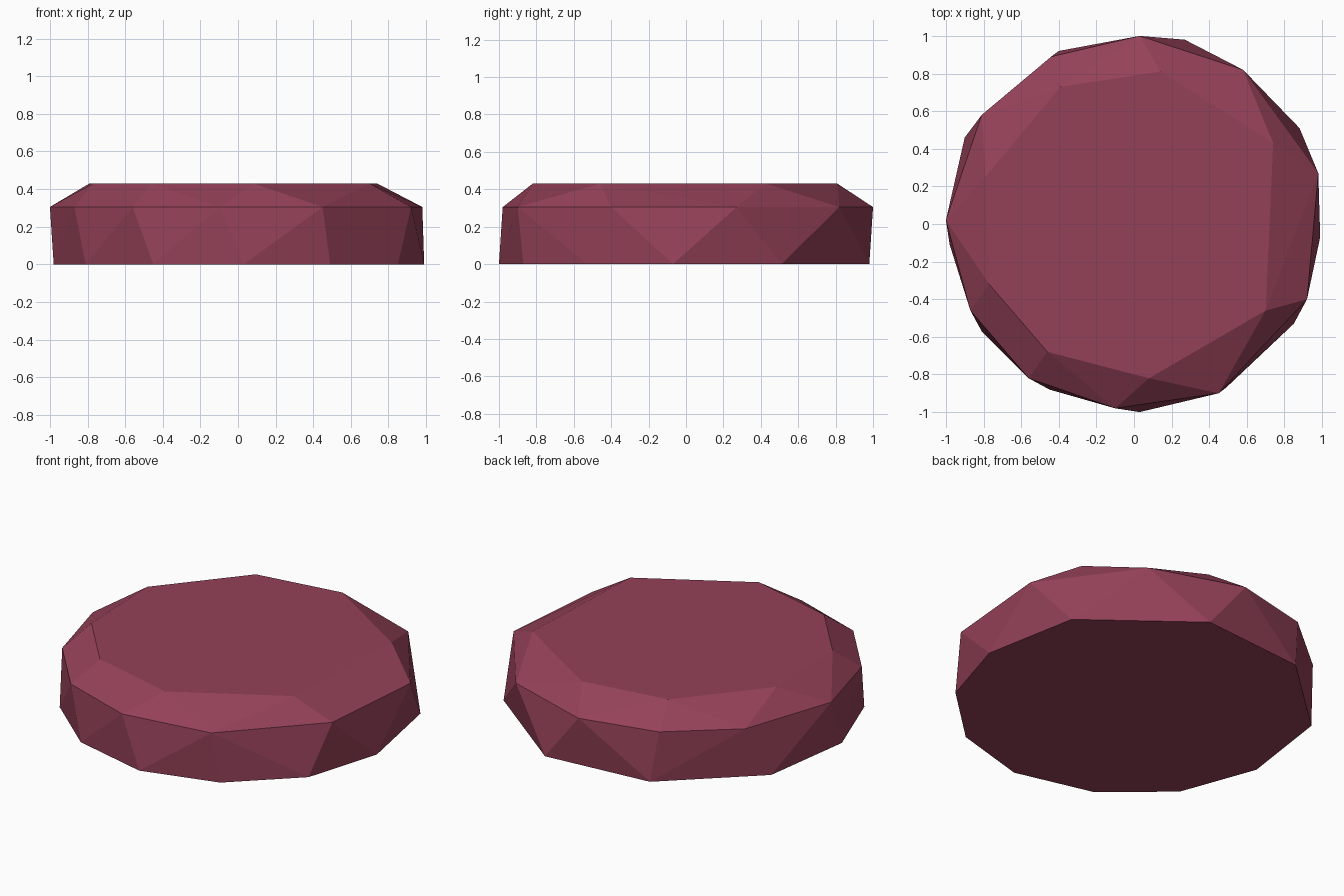
import bpy
import bmesh
import math

default_cube = bpy.data.objects.get("Cube")
if default_cube:
    bpy.data.objects.remove(default_cube, do_unlink=True)


def flat_colour(name, rgb):
    material = bpy.data.materials.new(name)
    material.use_nodes = True
    colour = (*rgb, 1)
    material.diffuse_color = colour
    shader = next(n for n in material.node_tree.nodes if n.type == "BSDF_PRINCIPLED")
    shader.inputs["Base Color"].default_value = colour
    return material


def faceted_solid(name, rings, material):
    """Wrap stacked outlines, given as (height, points), in flat facets."""
    bm = bmesh.new()
    for height, outline in rings:
        for x, y in outline:
            bm.verts.new((x, y, height))
    bmesh.ops.convex_hull(bm, input=bm.verts[:])
    # Merge the triangles of the flat top and base
    bmesh.ops.dissolve_limit(bm, angle_limit=math.radians(1),
                             verts=bm.verts[:], edges=bm.edges[:])
    bmesh.ops.recalc_face_normals(bm, faces=bm.faces[:])
    mesh = bpy.data.meshes.new(name)
    bm.to_mesh(mesh)
    bm.free()
    mesh.materials.append(material)
    solid = bpy.data.objects.new(name, mesh)
    bpy.context.collection.objects.link(solid)
    return solid


# Outlines of the disc: base, shoulder and chamfered top
base = [(.27, .98), (.88, .51), (.99, -.07), (.85, -.53), (.49, -.87), (.03, -1),
        (-.45, -.88), (-.81, -.57), (-.98, -.11), (-.9, .46), (-.4, .92)]
shoulder = [(.03, 1), (.58, .82), (.98, .27), (.92, -.4), (.45, -.9), (-.1, -.98),
            (-.56, -.82), (-.87, -.46), (-1, .02), (-.81, .58), (-.44, .89)]
top = [(-.39, .73), (.14, .81), (.74, .43), (.7, -.46),
       (.08, -.82), (-.46, -.68), (-.77, -.32), (-.79, .25)]

dark_rose = flat_colour("dark rose", (.30, .053, .098))
faceted_solid("faceted_disc", [(0, base), (.305, shoulder), (.43, top)], dark_rose)
